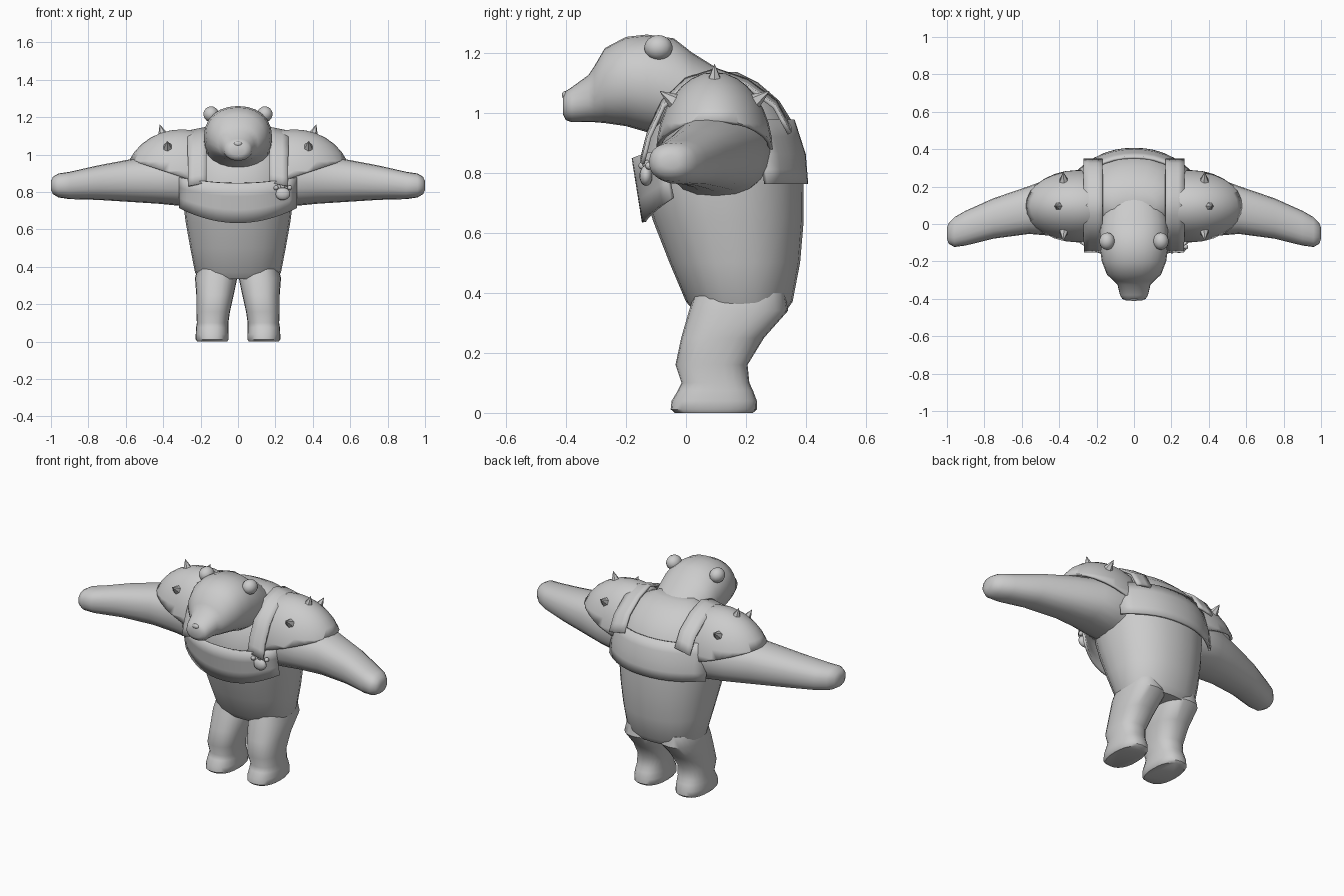
import bpy, bmesh
from math import sin, cos, pi, radians
from mathutils import Vector, Matrix

if "Cube" in bpy.data.objects:
    bpy.data.objects.remove(bpy.data.objects["Cube"])


def finish(name, bm, mirror=False, thick=0.0, smooth=40):
    bmesh.ops.recalc_face_normals(bm, faces=bm.faces)
    me = bpy.data.meshes.new(name)
    bm.to_mesh(me)
    bm.free()
    ob = bpy.data.objects.new(name, me)
    bpy.context.collection.objects.link(ob)
    bpy.ops.object.select_all(action='DESELECT')
    ob.select_set(True)
    bpy.context.view_layer.objects.active = ob
    bpy.ops.object.shade_smooth_by_angle(angle=radians(smooth))
    if thick:
        m = ob.modifiers.new("thickness", 'SOLIDIFY')
        m.thickness = thick
        m.offset = 0
    if mirror:
        ob.modifiers.new("mirror", 'MIRROR')
    return ob


def loft(name, rings, axis, mirror=False, power=2.0, n=24, smooth=45):
    """rings: (position along axis, centre a, radius a, centre b, radius b)"""
    bm = bmesh.new()
    loops = []
    for p, ca, ra, cb, rb in rings:
        loop = []
        for i in range(n):
            t = 2 * pi * i / n
            c, s = cos(t), sin(t)
            a = ca + ra * abs(c) ** (2 / power) * (1 if c > 0 else -1)
            b = cb + rb * abs(s) ** (2 / power) * (1 if s > 0 else -1)
            co = {'x': (p, a, b), 'y': (a, p, b), 'z': (a, b, p)}[axis]
            loop.append(bm.verts.new(co))
        loops.append(loop)
    for l0, l1 in zip(loops, loops[1:]):
        for i in range(n):
            j = (i + 1) % n
            bm.faces.new((l0[i], l0[j], l1[j], l1[i]))
    bm.faces.new(loops[0])
    bm.faces.new(loops[-1])
    return finish(name, bm, mirror, smooth=smooth)


def sheet(name, fn, nu, nv, thick=0.014, mirror=False):
    """Thin plate from fn(u, v), u and v in 0..1"""
    bm = bmesh.new()
    g = [[bm.verts.new(fn(i / nu, j / nv)) for j in range(nv + 1)] for i in range(nu + 1)]
    for i in range(nu):
        for j in range(nv):
            bm.faces.new((g[i][j], g[i + 1][j], g[i + 1][j + 1], g[i][j + 1]))
    return finish(name, bm, mirror, thick)


def ball(name, loc, size, mirror=False):
    bm = bmesh.new()
    bmesh.ops.create_uvsphere(bm, u_segments=14, v_segments=9, radius=1,
                              matrix=Matrix.Translation(loc) @ Matrix.Diagonal((*size, 1)))
    return finish(name, bm, mirror)


def along(pts, t):
    f = t * (len(pts) - 1)
    i = min(int(f), len(pts) - 2)
    return Vector(pts[i]).lerp(Vector(pts[i + 1]), f - i)


# torso: height, half width, front y, back y
torso = [(.335, .205, .03, .33), (.37, .23, 0, .355), (.5, .255, -.055, .38),
         (.64, .28, -.11, .392), (.76, .295, -.145, .392), (.87, .3, -.14, .385),
         (.96, .285, -.11, .36), (1.04, .25, -.06, .31), (1.1, .2, 0, .24), (1.135, .12, .05, .17)]
loft("torso", [(z, 0, rx, (a + b) / 2, (b - a) / 2) for z, rx, a, b in torso], 'z', power=2.2)

# legs with feet
loft("leg", [(0, .138, .08, .093, .13), (.012, .138, .088, .093, .144), (.04, .138, .088, .094, .142),
             (.075, .138, .086, .098, .125), (.1, .136, .084, .098, .113), (.16, .133, .09, .085, .12),
             (.25, .123, .1, .122, .138), (.34, .117, .113, .175, .165), (.4, .115, .1, .18, .15)],
     'z', True, 2.4)

# arms
loft("arm", [(.2, .1, .17, .88, .17), (.3, .1, .18, .87, .145), (.42, .095, .16, .865, .128),
             (.56, .075, .128, .862, .116), (.75, .03, .108, .85, .092), (.9, -.022, .093, .835, .073),
             (.96, -.043, .08, .835, .064), (.99, -.05, .056, .835, .046), (1, -.05, .03, .835, .022)],
     'x', True, 2.3, 20)

# head: y, half width, low z, high z
head = [(.16, .14, .9, 1.12), (.1, .165, .89, 1.15), (.02, .18, .905, 1.2), (-.04, .183, .915, 1.247),
        (-.13, .182, .935, 1.26), (-.2, .172, .955, 1.252), (-.27, .145, .965, 1.215),
        (-.305, .108, .968, 1.155), (-.325, .088, .968, 1.125), (-.38, .075, .968, 1.085),
        (-.4, .063, .975, 1.072), (-.41, .04, .995, 1.05)]
loft("head", [(y, 0, rx, (a + b) / 2, (b - a) / 2) for y, rx, a, b in head], 'y', power=2.15)
ball("ear", (.144, -.092, 1.216), (.042, .047, .042), True)
ball("nose", (0, -.402, 1.058), (.022, .011, .014))

# breastplate
def breast(u, v):
    s = 2 * u - 1
    lo, hi = .635 + .08 * s * s, .848 + .03 * s * s
    return (.31 * s, -.174 + .095 * abs(s) ** 2.6 + .034 * (1 - v), lo + (hi - lo) * v)

sheet("breastplate", breast, 16, 3)

# back plate
def back(u, v):
    s = 2 * u - 1
    p = along([(.4, .762), (.392, .86), (.355, .975)], v)
    return (.318 * s, p[0] - .135 * abs(s) ** 2.3, p[1])

sheet("back_plate", back, 12, 4)

# straps over the shoulders
path = [(-.145, .85), (-.122, .94), (-.075, 1.04), (.0, 1.11), (.1, 1.142),
        (.2, 1.108), (.295, 1.04), (.345, .95)]

def strap(u, v):
    p = along(path, v)
    return (.168 + .1 * u, p[0], p[1] - .02 * u)

sheet("shoulder_strap", strap, 3, 14, mirror=True)

# shoulder pads: ellipsoid shells cut by a sloping plane
C, R = Vector((.3, .095, .86)), Vector((.3, .188, .268))
bm = bmesh.new()
bmesh.ops.create_uvsphere(bm, u_segments=28, v_segments=16, radius=1,
                          matrix=Matrix.Translation(C) @ Matrix.Diagonal((*R, 1)))
for co, no in (((.3, 0, .88), (-.33, 0, 1)), ((.2, 0, 1), (1, 0, .25))):
    bmesh.ops.bisect_plane(bm, geom=bm.verts[:] + bm.edges[:] + bm.faces[:],
                           plane_co=co, plane_no=no, clear_inner=True)
finish("shoulder_pad", bm, True, .014)

# spikes on the pads
for x, y, z, d in ((.375, -.035, 1.035, (.05, -1, .7)), (.4, .095, 1.1, (.3, 0, 1)),
                   (.375, .225, 1.035, (.05, 1, .7))):
    q = Vector(d).normalized()
    bm = bmesh.new()
    rot = Matrix.Translation(Vector((x, y, z)) + q * .026) @ q.to_track_quat('Z', 'Y').to_matrix().to_4x4()
    bmesh.ops.create_cone(bm, cap_ends=True, segments=6, radius1=.034, radius2=.001, depth=.075, matrix=rot)
    finish("spike", bm, True, smooth=20)

# paw-shaped stud on the breastplate
ball("stud_pad", (.24, -.133, .79), (.04, .022, .034))
for dx, dz in ((-.037, .033), (0, .04), (.037, .033)):
    ball("stud_toe", (.24 + dx, -.133 + .3 * dx, .79 + dz), (.013, .014, .013))
